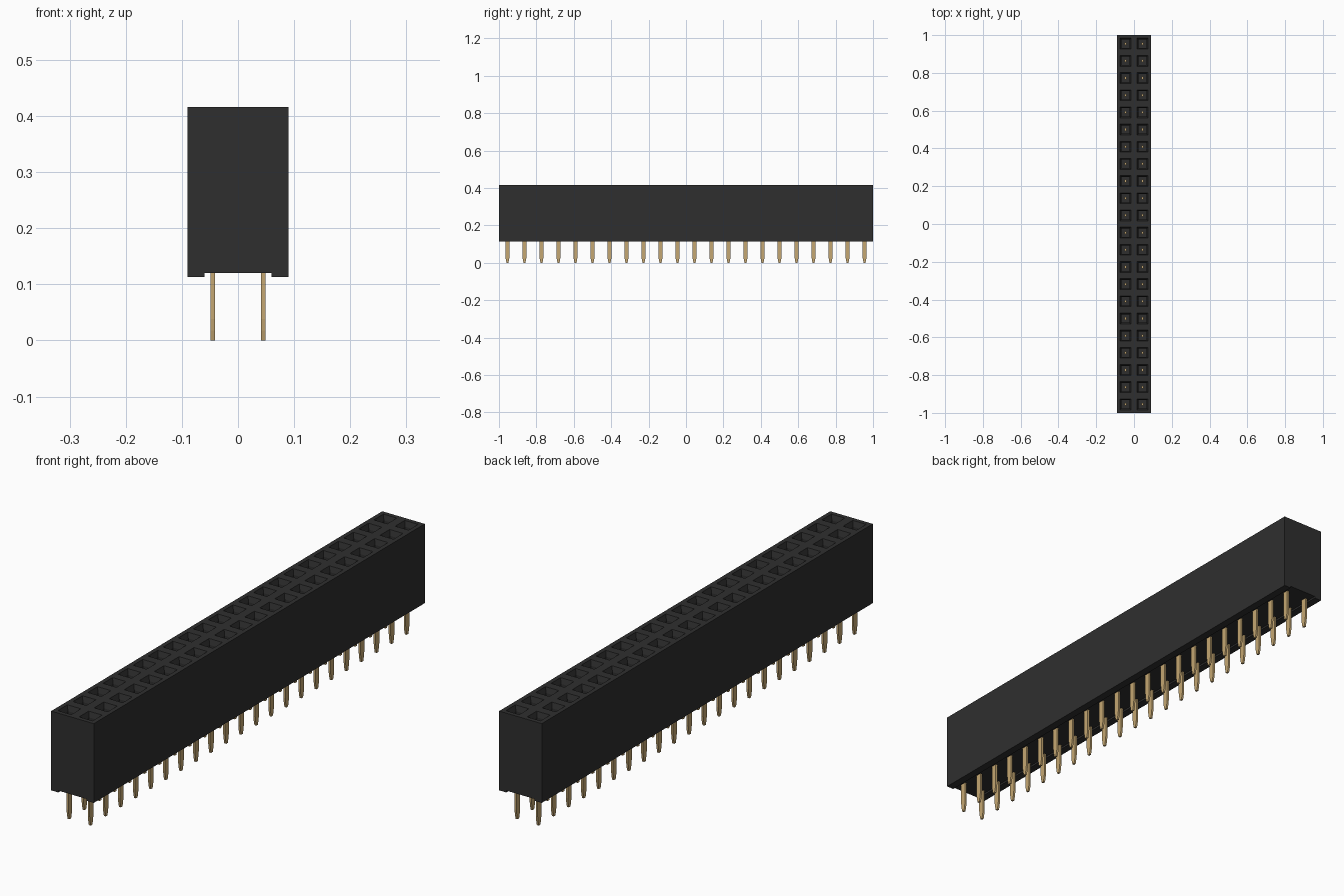
import bpy, bmesh

if "Cube" in bpy.data.objects:
    bpy.data.objects.remove(bpy.data.objects["Cube"])

COUNT = 22
PITCH = 2.0 / COUNT
HALF_W = 0.09
TOP = 0.416


def material(name, rgb):
    mat = bpy.data.materials.new(name)
    mat.use_nodes = True
    mat.diffuse_color = (*rgb, 1)
    bsdf = mat.node_tree.nodes["Principled BSDF"]
    bsdf.inputs["Base Color"].default_value = (*rgb, 1)
    bsdf.inputs["Roughness"].default_value = 0.6
    return mat


def add_object(name, bm, mat):
    bmesh.ops.recalc_face_normals(bm, faces=bm.faces)
    mesh = bpy.data.meshes.new(name)
    bm.to_mesh(mesh)
    bm.free()
    mesh.materials.append(mat)
    obj = bpy.data.objects.new(name, mesh)
    bpy.context.collection.objects.link(obj)
    return obj


def extrude_outline(bm, points, offset):
    """Fill an outline and extrude it into a closed solid."""
    face = bm.faces.new([bm.verts.new(p) for p in points])
    out = bmesh.ops.extrude_face_region(bm, geom=[face], use_keep_orig=True)
    verts = [g for g in out["geom"] if isinstance(g, bmesh.types.BMVert)]
    bmesh.ops.translate(bm, verts=verts, vec=offset)


black = material("black plastic", (0.028, 0.028, 0.028))
gold = material("gold metal", (0.56, 0.39, 0.17))

# Housing: a long block with a shallow channel underneath
bm = bmesh.new()
half = [(HALF_W, TOP), (HALF_W, 0.113), (0.06, 0.113), (0.06, 0.12)]
outline = half + [(-x, z) for x, z in reversed(half)]
extrude_outline(bm, [(x, -1, z) for x, z in outline], (0, 2, 0))
bmesh.ops.recalc_face_normals(bm, faces=bm.faces)


def top_faces():
    return [f for f in bm.faces if f.calc_center_median().z > TOP - 0.001]


# Split the top into one cell per socket
cuts = [((0, 0, 0), (1, 0, 0))]
cuts += [((0, -1 + i * PITCH, 0), (0, 1, 0)) for i in range(1, COUNT)]
for co, normal in cuts:
    faces = top_faces()
    edges = {e for f in faces for e in f.edges}
    verts = {v for f in faces for v in f.verts}
    bmesh.ops.bisect_plane(bm, geom=[*faces, *edges, *verts],
                           plane_co=co, plane_no=normal)

# Sockets: square rim, sloping funnel, then a deep straight hole
cells = top_faces()
for thickness, depth in ((0.0235, 0), (0.0095, -0.02)):
    bmesh.ops.inset_individual(bm, faces=cells, thickness=thickness, depth=depth)
for cell in cells:
    out = bmesh.ops.extrude_discrete_faces(bm, faces=[cell])
    bmesh.ops.translate(bm, verts=out["faces"][0].verts, vec=(0, 0, -0.2))
add_object("housing", bm, black)

# Pins: thin flat blades, tapered at the foot, narrow inside the socket
blade = [(0.005, 0), (0.009, 0.018), (0.0115, 0.038), (0.0115, 0.18),
         (0.007, 0.19), (0.007, 0.3)]
thick = 0.008
bm = bmesh.new()
for row_x in (-0.045, 0.045):
    for i in range(COUNT):
        y = -1 + (i + 0.5) * PITCH
        points = [(row_x - thick / 2, y + w, z) for w, z in blade]
        points += [(row_x - thick / 2, y - w, z) for w, z in reversed(blade)]
        extrude_outline(bm, points, (thick, 0, 0))
add_object("contact_pins", bm, gold)
